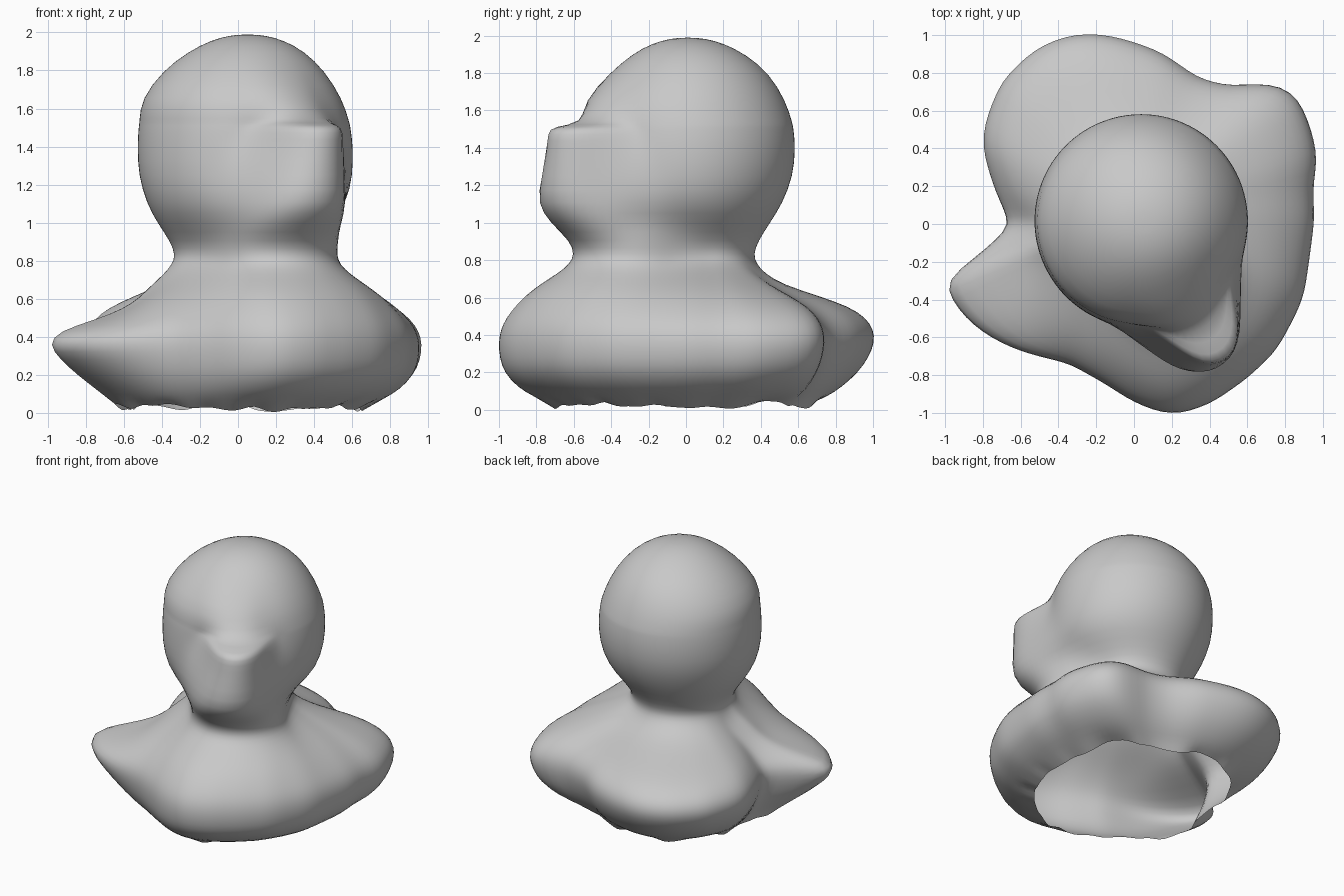
import bpy, bmesh, math, random
from mathutils import Vector

cube = bpy.data.objects.get("Cube")
if cube:
    bpy.data.objects.remove(cube)
random.seed(4)
SIDES = 60
ANGLES = [2 * math.pi * i / SIDES for i in range(SIDES)]

# Widest outline of the body: wing, tail, wing, breast
CENTRE = Vector((.05, -.08))
OUTLINE = [(.96, .03), (.95, .2), (.98, .36), (.94, .52), (.86, .7), (.73, .76),
           (.55, .73), (.38, .76), (.28, .81), (.2, .89), (0, .97), (-.15, 1.01), (-.36, 1.01),
           (-.56, .91), (-.71, .75), (-.79, .56), (-.81, .4), (-.75, .2), (-.66, 0),
           (-.76, -.11), (-1.04, -.32), (-.94, -.48), (-.78, -.61), (-.58, -.69),
           (-.35, -.74), (-.15, -.85), (0, -.95), (.2, -1.02), (.4, -.96), (.6, -.82),
           (.76, -.67), (.9, -.4), (.93, -.2)]

# Height, then blend from rim to outline for breast, tail and right wing
LOWER = [(.03, 0, 0, 0), (.07, .35, .2, .1), (.12, .65, .45, .28),
         (.2, .9, .73, .57), (.28, .98, .9, .82), (.36, 1, 1, 1)]
# Height, then blend from neck to outline for breast, tail and right wing
UPPER = [(.43, .97, .99, .92), (.49, .9, .93, .63), (.55, .79, .8, .4), (.61, .65, .54, .28),
         (.67, .46, .25, .2), (.73, .22, .1, .1), (.78, .06, .03, .04)]
# Neck and head: height, main circle (x, y, r), beak circle (x, y, r), pinch
HEAD = [(.83, .02, .01, .35, .2, -.28, .32, 1), (.9, .015, .015, .37, .21, -.3, .32, 1),
        (1, .025, 0, .45, .26, -.44, .29, 1), (1.1, .045, -.01, .525, .33, -.57, .235, 1),
        (1.25, .04, .01, .565, .36, -.58, .2, .9), (1.4, .038, .018, .567, .39, -.585, .17, .75),
        (1.48, .035, .018, .56, .4, -.59, .16, .65), (1.515, .034, .018, .555, .39, -.575, .15, .6),
        (1.53, .033, .018, .552, .24, -.33, .23, 1), (1.65, .02, .005, .53, .13, -.23, .32, 1),
        (1.8, .03, .02, .425, .05, -.07, .34, 1), (1.9, .045, .015, .305, .05, 0, .27, 1),
        (1.96, .05, .01, .19, .05, 0, .17, 1), (1.985, .05, .01, .09, .05, 0, .08, 1)]


def direction(a):
    return Vector((math.cos(a), math.sin(a)))


def body_radius(a):
    """Distance from the body centre to the outline along an angle."""
    d = direction(a)
    best = 0
    for p, q in zip(OUTLINE, OUTLINE[1:] + OUTLINE[:1]):
        p, q = Vector(p) - CENTRE, Vector(q) - CENTRE
        e = q - p
        den = d.x * e.y - d.y * e.x
        if abs(den) > 1e-9:
            r = (p.x * e.y - p.y * e.x) / den
            s = (p.x * d.y - p.y * d.x) / den
            if r > 0 and -1e-6 <= s <= 1 + 1e-6:
                best = max(best, r)
    return best


def head_ring(row):
    """Egg-shaped section wrapped round the main circle and the beak circle."""
    _, x, y, r, bx, by, br, pinch = row
    centre, beak = Vector((x, y)), Vector((bx, by))
    ring = []
    for a in ANGLES:
        d, best = direction(a), r
        for k in range(25):
            t = k / 24
            off = (beak - centre) * t
            rad = r + (br - r) * t ** pinch
            along = off.dot(d)
            disc = along * along - off.length_squared + rad * rad
            if disc >= 0:
                best = max(best, along + math.sqrt(disc))
        ring.append(centre + d * best)
    return ring


def side_weights(a):
    """Shares of the breast, tail and right wing profiles at an angle."""
    t = min(1, max(0, .5 + .7 * math.cos(a + math.radians(43))))
    plump = t * t * (3 - 2 * t)
    wing = math.exp(-((math.degrees(a) - 196) / 27) ** 2)
    return plump * (1 - wing), (1 - plump) * (1 - wing), wing


def rim_point(a, p):
    """Open bottom edge: an oval that partly follows the body outline."""
    d = direction(a)
    oval = Vector((d.x * .64, d.y * .72))
    return oval.lerp(CENTRE + (p - CENTRE) * .69, .4)


wide = [CENTRE + direction(a) * body_radius(a) for a in ANGLES]
neck = head_ring(HEAD[0])
rim = [rim_point(a, p) for a, p in zip(ANGLES, wide)]
weights = [side_weights(a) for a in ANGLES]

# Collect all sections from the open bottom rim to the crown
rings = []
for inner, rows in ((rim, LOWER), (neck, UPPER)):
    for z, *blends in rows:
        ring = []
        for p, q, w in zip(inner, wide, weights):
            m = p.lerp(q, sum(b * s for b, s in zip(blends, w)))
            ragged = random.uniform(-.03, .025) if not rings else 0
            ring.append((m.x, m.y, z + ragged))
        rings.append(ring)
for row in HEAD:
    rings.append([(p.x, p.y, row[0]) for p in head_ring(row)])

# Skin the sections into one hollow shell, open underneath
bm = bmesh.new()
loops = [[bm.verts.new(co) for co in ring] for ring in rings]
for low, high in zip(loops, loops[1:]):
    for i in range(SIDES):
        j = (i + 1) % SIDES
        bm.faces.new((low[i], low[j], high[j], high[i]))
crown = bm.verts.new((.05, .01, 1.99))
for i in range(SIDES):
    bm.faces.new((loops[-1][i], loops[-1][(i + 1) % SIDES], crown))
for f in bm.faces:
    f.smooth = True
mesh = bpy.data.meshes.new("bird_shell")
bm.to_mesh(mesh)
bm.free()

bird = bpy.data.objects.new("bird_shell", mesh)
bpy.context.collection.objects.link(bird)
sub = bird.modifiers.new("soften", "SUBSURF")
sub.levels = sub.render_levels = 1

# Plain grey material
grey = bpy.data.materials.new("plain_grey")
grey.use_nodes = True
colour = (.58, .58, .58, 1)
grey.diffuse_color = colour
grey.node_tree.nodes["Principled BSDF"].inputs["Base Color"].default_value = colour
mesh.materials.append(grey)
